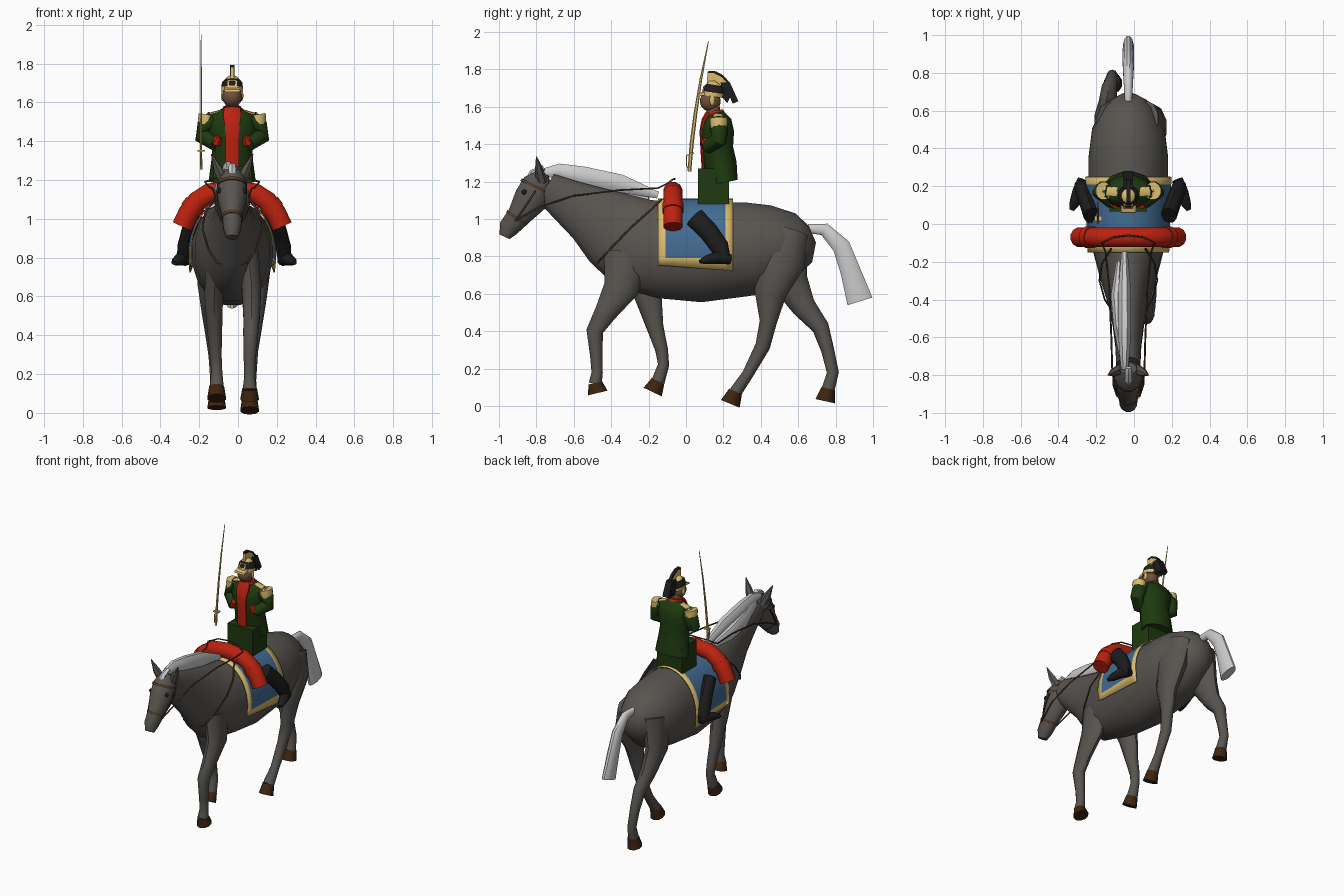
import bpy, bmesh, math
from mathutils import Vector

XC = -0.03  # centre line of horse and rider


def mat(name, *c):
    m = bpy.data.materials.new(name)
    m.diffuse_color = (*c, 1)
    return m


GREY = mat("horse_grey", .098, .09, .081)
PALE = mat("pale_hair", .6, .6, .6)
RED = mat("red_cloth", .50, .016, .005)
GREEN = mat("green_cloth", .013, .041, .005)
BLUE = mat("blue_cloth", .055, .15, .29)
GOLD = mat("gold", .72, .51, .16)
HOOF = mat("hoof_brown", .048, .018, .005)
SKIN = mat("skin", .16, .085, .045)
BLACK = mat("black", .012, .012, .013)
STRAP = mat("strap_leather", .08, .042, .022)


def finish(name, bm, *mats, angle=40):
    bmesh.ops.recalc_face_normals(bm, faces=bm.faces)
    me = bpy.data.meshes.new(name)
    bm.to_mesh(me)
    bm.free()
    for m in mats:
        me.materials.append(m)
    ob = bpy.data.objects.new(name, me)
    bpy.context.collection.objects.link(ob)
    bpy.context.view_layer.objects.active = ob
    ob.select_set(True)
    bpy.ops.object.shade_smooth_by_angle(angle=math.radians(angle))
    ob.select_set(False)
    return ob


def loft(name, rows, m, n=12, ref=(1, 0, 0), dx=XC):
    """Skin elliptical rings; each row is x, y, z, depth radius, width radius."""
    bm = bmesh.new()
    pts = [Vector((r[0] + dx, r[1], r[2])) for r in rows]
    rings = []
    for i, r in enumerate(rows):
        t = (pts[min(i + 1, len(pts) - 1)] - pts[max(i - 1, 0)]).normalized()
        u = Vector(ref)
        u = (u - t * u.dot(t)).normalized()
        v = t.cross(u)
        rings.append([bm.verts.new(pts[i] + u * r[4] * math.cos(a) + v * r[3] * math.sin(a))
                      for a in (2 * math.pi * (k + .5) / n for k in range(n))])
    for a, b in zip(rings, rings[1:]):
        for k in range(n):
            bm.faces.new((a[k], a[(k + 1) % n], b[(k + 1) % n], b[k]))
    bm.faces.new(rings[0])
    bm.faces.new(rings[-1])
    return finish(name, bm, m)


def mid(name, rows, m, **k):
    return loft(name, [(0, *r) for r in rows], m, **k)


def box(name, lo, hi, m):
    bm = bmesh.new()
    bmesh.ops.create_cube(bm, size=1)
    for v in bm.verts:
        v.co = [l + (h - l) * (c + .5) for l, h, c in zip(lo, hi, v.co)]
    return finish(name, bm, m)


def ball(name, c, r, m):
    bm = bmesh.new()
    bmesh.ops.create_uvsphere(bm, u_segments=14, v_segments=9, radius=1)
    for v in bm.verts:
        v.co = [a + b * d for a, b, d in zip(c, r, v.co)]
    return finish(name, bm, m)


def plate(name, prof, half, m):
    """Side profile (y, z) extruded across the centre line."""
    bm = bmesh.new()
    f = bm.faces.new([bm.verts.new((XC - half, y, z)) for y, z in prof])
    ext = bmesh.ops.extrude_face_region(bm, geom=[f])["geom"]
    bmesh.ops.translate(bm, vec=(2 * half, 0, 0),
                        verts=[g for g in ext if isinstance(g, bmesh.types.BMVert)])
    return finish(name, bm, m, angle=30)


def cord(name, pts, m, r=.005):
    cu = bpy.data.curves.new(name, "CURVE")
    cu.dimensions = "3D"
    cu.bevel_depth, cu.bevel_resolution = r, 1
    sp = cu.splines.new("POLY")
    sp.points.add(len(pts) - 1)
    for p, q in zip(sp.points, pts):
        p.co = (q[0] + XC, q[1], q[2], 1)
    cu.materials.append(m)
    bpy.context.collection.objects.link(bpy.data.objects.new(name, cu))


def flip(pts, s):
    return [(s * p[0], *p[1:]) for p in pts]


# Horse body, neck and head
mid("horse_body", [(.675, .92, .05, .05), (.63, .90, .14, .12), (.5, .86, .222, .195),
    (.35, .84, .253, .215), (.08, .825, .275, .212), (-.12, .835, .265, .195), (-.28, .87, .255, .15),
    (-.40, .95, .215, .11), (-.52, 1.03, .16, .085), (-.64, 1.10, .12, .07),
    (-.75, 1.17, .085, .065)], GREY, n=16)
mid("horse_head", [(-.765, 1.245, .035, .045), (-.79, 1.19, .085, .075), (-.83, 1.105, .095, .078),
    (-.895, 1.015, .066, .054), (-.95, .95, .056, .047), (-.97, .905, .03, .032)], GREY)

# Legs: x, y, z, depth, width, then hoof rings
LEGS = {
    "front_left": [(.08, -.32, .82, .12, .06), (.1, -.345, .63, .095, .052), (.1, -.43, .5, .06, .045),
                   (.095, -.488, .4, .045, .04), (.09, -.48, .27, .033, .032),
                   (.09, -.475, .18, .03, .03), (.09, -.485, .12, .035, .038)],
    "front_right": [(-.08, -.27, .82, .11, .06), (-.095, -.205, .6, .075, .05), (-.09, -.165, .42, .045, .04),
                    (-.085, -.13, .3, .034, .032), (-.08, -.12, .22, .03, .03), (-.08, -.15, .13, .036, .038)],
    "hind_left": [(.10, .555, .94, .10, .06), (.128, .51, .78, .13, .078), (.125, .45, .6, .085, .056),
                  (.115, .44, .45, .046, .042), (.1, .41, .32, .04, .035), (.095, .33, .17, .03, .03),
                  (.09, .265, .075, .034, .04)],
    "hind_right": [(-.10, .52, .9, .13, .075), (-.12, .55, .67, .10, .062), (-.11, .63, .53, .065, .05),
                   (-.1, .72, .42, .046, .042), (-.09, .757, .3, .035, .034), (-.085, .785, .18, .032, .03),
                   (-.08, .76, .09, .035, .038)]}
SOLES = {"front_left": (-.472, .07), "front_right": (-.178, .075), "hind_left": (.237, .012),
         "hind_right": (.745, .026)}
for k, rows in LEGS.items():
    loft(k + "_leg", rows, GREY, n=10)
    x, y, z = rows[-1][:3]
    sy, sz = SOLES[k]
    loft(k + "_hoof", [(x, y, z + .004, .037, .04), (x, sy, sz, .054, .05)], HOOF, n=10)

# Tail, mane, forelock
mid("tail", [(.65, .95, .025, .02), (.74, .945, .035, .025), (.83, .855, .05, .03),
    (.88, .72, .056, .032), (.93, .56, .072, .03)], PALE)
mid("mane", [(-.77, 1.25, .02, .02), (-.68, 1.255, .045, .03), (-.55, 1.23, .055, .038),
    (-.35, 1.19, .052, .036), (-.15, 1.128, .02, .018)], PALE, n=8, dx=-.05)
loft("mane_fall", [(0, -.7, 1.225, .04, .02), (-.025, -.55, 1.17, .055, .025), (-.035, -.38, 1.14, .05, .03),
     (-.02, -.2, 1.11, .02, .015)], PALE, n=8, dx=-.06)
mid("forelock", [(-.76, 1.275, .015, .02), (-.82, 1.245, .02, .022), (-.865, 1.185, .006, .006)], PALE, n=6)

# Saddle blanket draped over the back, border faces in gold
bm = bmesh.new()
ys = [-.15, -.11, 0, .1, .21, .25]
top = math.asin(-.17)
angs = [-.28, top + .03] + [top + .03 + (math.pi - 2 * top - .06) * i / 16 for i in range(1, 17)] + [math.pi + .28]
grid = [[bm.verts.new((XC + (.217 + .03 * (y + .15)) * math.cos(a), y,
                       .83 + .28 * math.sin(a) - (.03 * (y + .15) / .4 if i in (0, len(angs) - 1) else 0)))
         for i, a in enumerate(angs)] for y in ys]
for j in range(len(ys) - 1):
    for i in range(len(angs) - 1):
        f = bm.faces.new((grid[j][i], grid[j + 1][i], grid[j + 1][i + 1], grid[j][i + 1]))
        f.material_index = int(j in (0, len(ys) - 2) or i in (0, len(angs) - 2))
blanket = finish("saddle_blanket", bm, BLUE, GOLD)
blanket.modifiers.new("thickness", "SOLIDIFY").thickness = .006

# Bedroll bent over the withers, with raised seams
path = [(.258, .96), (.225, 1.03), (.18, 1.09), (.12, 1.13), (0, 1.145)]
path = [(-x, z) for x, z in path] + [p for p in path[-2::-1]]
loft("bedroll", [(x, -.07, z, .055, .053) for x, z in path], RED, ref=(0, 1, 0))
for i in (1, 6):
    (x, z), (x2, z2) = path[i], path[i + 1]
    loft("bedroll_strap", [(x + (x2 - x) * t, -.07, z + (z2 - z) * t, .06, .058)
                           for t in (.2, .8)], RED, ref=(0, 1, 0))

# Saddle block and coat
box("saddle_block", (-.13, .065, 1.08), (.07, .23, 1.27), GREEN)
mid("coat", [(.205, 1.195, .075, .125), (.185, 1.29, .09, .112), (.17, 1.38, .085, .105),
    (.17, 1.47, .09, .13), (.17, 1.53, .075, .12), (.165, 1.57, .04, .05)], GREEN)
mid("chest_panel", [(.093, 1.265, .01, .037), (.086, 1.38, .01, .037), (.082, 1.47, .011, .04),
    (.097, 1.53, .015, .05), (.12, 1.57, .015, .045)], RED, n=8)
mid("collar", [(.16, 1.545, .06, .06), (.155, 1.58, .045, .045)], RED)

# Paired parts
for s, side in ((1, "left"), (-1, "right")):
    loft(side + "_arm", flip([(.09, .17, 1.52, .045, .045), (.135, .178, 1.475, .05, .05),
         (.15, .175, 1.425, .045, .045), (.085, .115, 1.385, .036, .036)], s), GREEN, n=10, ref=(0, 1, 0))
    loft(side + "_cuff", flip([(.083, .114, 1.388, .03, .03), (.068, .1, 1.425, .018, .022)], s),
         RED, n=8, ref=(0, 1, 0))
    loft(side + "_epaulette", flip([(.133, .175, 1.488, .046, .042), (.133, .175, 1.52, .048, .044),
         (.13, .175, 1.538, .048, .044)], s), GOLD)
    loft(side + "_shoulder_strap", flip([(.055, .17, 1.557, .008, .025), (.13, .175, 1.536, .008, .028)], s),
         GOLD, n=8, ref=(0, 1, 0))
    o = XC + (.02 if s > 0 else 0)
    loft(side + "_boot", flip([(.195, .045, 1.01, .055, .042), (.22, .12, .935, .052, .042),
         (.245, .18, .85, .05, .04), (.25, .205, .78, .035, .036)], s), BLACK, n=10, dx=o)
    loft(side + "_boot_foot", flip([(.24, .235, .785, .028, .03), (.265, .17, .795, .034, .034),
         (.285, .11, .782, .024, .028), (.3, .075, .772, .01, .014)], s), BLACK, n=10, dx=o)
    loft(side + "_ear", flip([(.045, -.77, 1.2, .03, .03), (.075, -.785, 1.26, .024, .024),
         (.108, -.8, 1.335, .002, .002)], s), GREY, n=6)
    ball(side + "_eye", (XC + s * .064, -.865, 1.145), (.01, .014, .014), BLACK)
    # Tack
    cord(side + "_rein", flip([(.058, -.915, .99), (.085, -.78, 1.065), (.09, -.6, 1.125), (.1, -.35, 1.155),
         (.12, -.15, 1.165), (.14, -.1, 1.19), (.08, -.07, 1.212), (0, -.06, 1.215)], s), STRAP)
    cord(side + "_breast_strap", flip([(.09, -.13, 1.105), (.14, -.21, 1.03), (.153, -.3, .95),
         (.125, -.4, .845), (.08, -.465, .775), (0, -.485, .75)], s), STRAP)
    cord(side + "_cheek_strap", flip([(.08, -.805, 1.15), (.08, -.85, 1.08), (.062, -.905, 1.0)], s), STRAP)
mid("noseband", [(-.9, 1.012, .068, .057), (-.91, .997, .066, .055)], STRAP)
mid("browband", [(-.797, 1.18, .092, .079), (-.804, 1.165, .094, .08)], STRAP)

# Rider head and helmet
mid("neck", [(.15, 1.55, .035, .035), (.145, 1.62, .035, .035)], SKIN)
ball("face", (XC, .13, 1.63), (.052, .056, .055), SKIN)
mid("helmet_rim", [(.142, 1.655, .062, .056), (.145, 1.677, .063, .057)], GOLD)
mid("helmet_turban", [(.147, 1.675, .063, .057), (.15, 1.70, .06, .055), (.153, 1.717, .045, .04)], BLACK)
mid("helmet_cap", [(.15, 1.708, .046, .044), (.155, 1.726, .035, .03), (.16, 1.735, .015, .012)], GOLD)
plate("helmet_peak", [(.058, 1.655), (.062, 1.667), (.1, 1.68), (.1, 1.662)], .04, GOLD)
plate("helmet_front_plate", [(.083, 1.675), (.098, 1.715), (.12, 1.715), (.12, 1.675)], .025, GOLD)
for s in (1, -1):
    ball("chin_scale", (XC + s * .048, .14, 1.635), (.01, .014, .028), GOLD)
plate("helmet_crest", [(.11, 1.71), (.115, 1.78), (.15, 1.785), (.19, 1.765), (.225, 1.725), (.21, 1.69),
      (.18, 1.715)], .009, GOLD)
plate("crest_brush", [(.115, 1.78), (.12, 1.792), (.16, 1.79), (.2, 1.768), (.235, 1.728), (.225, 1.722),
      (.19, 1.76), (.15, 1.78)], .011, BLACK)
plate("crest_hair", [(.185, 1.73), (.235, 1.73), (.28, 1.63), (.25, 1.617), (.235, 1.65), (.22, 1.62),
      (.195, 1.65)], .025, BLACK)

# Sabre with guard
loft("sabre", [(0, .018, 1.255, .01, .007), (0, .03, 1.4, .011, .006), (0, .05, 1.56, .01, .005),
     (0, .08, 1.75, .007, .004), (0, .12, 1.95, .002, .002)], GOLD, n=6, dx=-.19)
box("sabre_guard", (-.21, .015, 1.347), (-.17, .042, 1.356), GOLD)
cord("sabre_knuckle_bow", [(-.16, .03, 1.35), (-.16, .002, 1.34), (-.16, .002, 1.285), (-.16, .018, 1.262)],
     GOLD, .003)
